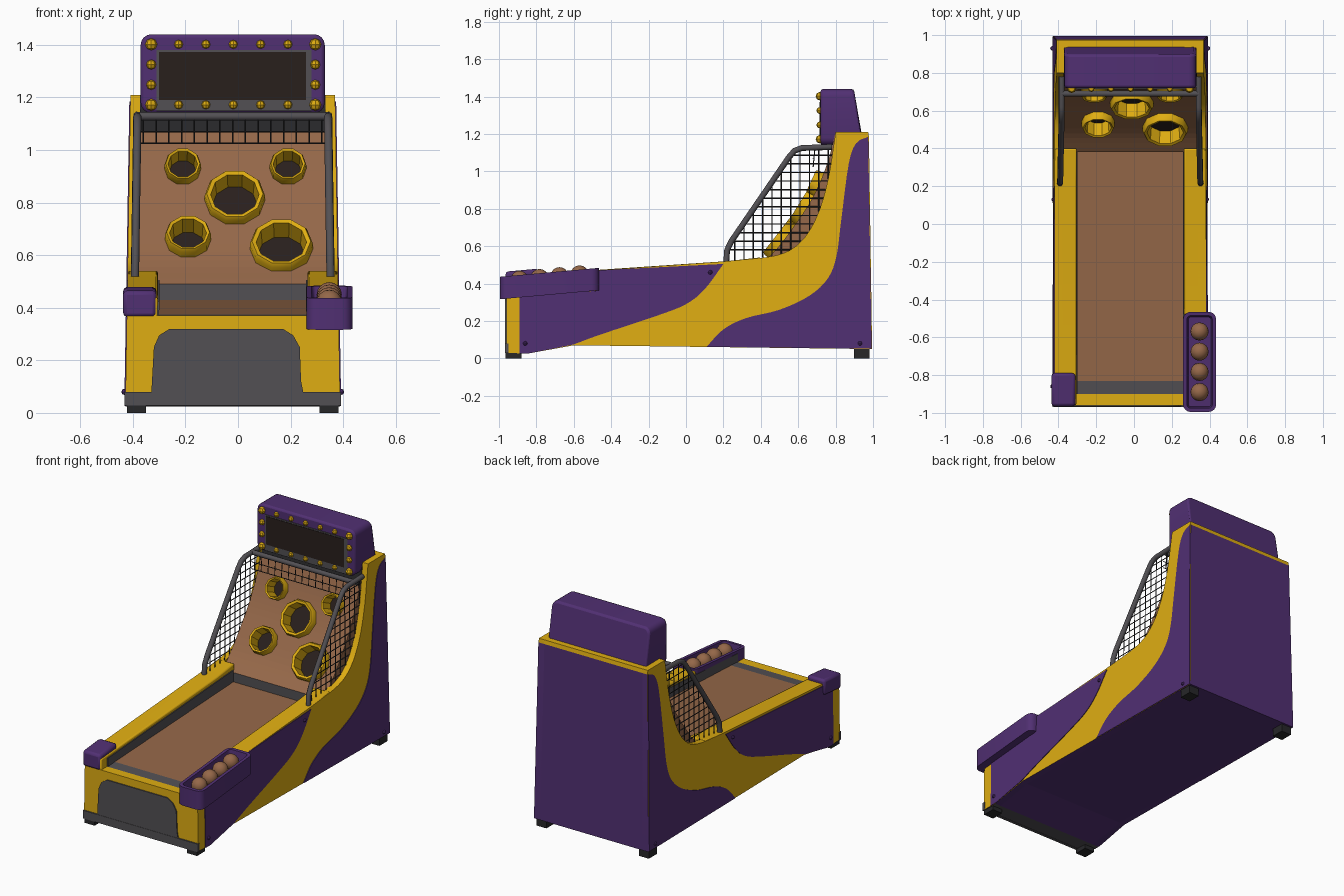
import bpy, bmesh, math
from mathutils import Vector

cube = bpy.data.objects.get("Cube")
if cube:
    bpy.data.objects.remove(cube, do_unlink=True)

CX = -0.02  # cabinet centre line
COLORS = {
    "purple": (0.082, 0.029, 0.17), "yellow": (0.74, 0.42, 0.006),
    "brown": (0.3, 0.137, 0.066), "grey": (0.085, 0.08, 0.088),
    "screen brown": (0.022, 0.014, 0.012), "charcoal": (0.02, 0.02, 0.022),
}
MATS = {}
for label, rgb in COLORS.items():
    m = bpy.data.materials.new(label)
    m.use_nodes = True
    m.diffuse_color = (*rgb, 1)
    bsdf = next(n for n in m.node_tree.nodes if n.type == 'BSDF_PRINCIPLED')
    bsdf.inputs["Base Color"].default_value = (*rgb, 1)
    bsdf.inputs["Roughness"].default_value = 0.6
    MATS[label] = m
meshes = []


def taper(x, z):
    """The cabinet narrows slightly towards the top."""
    return CX + (x - CX) * (1 - 0.04 * z)


def finish(name, bm, mats):
    me = bpy.data.meshes.new(name)
    bm.to_mesh(me)
    bm.free()
    for label in mats:
        me.materials.append(MATS[label])
    ob = bpy.data.objects.new(name, me)
    bpy.context.collection.objects.link(ob)
    meshes.append(ob)
    return ob


def prism(name, pts, a, b, axis, mat, edge_mats=None, bevel=0, inset=None, slope=None):
    """Extrude a closed outline from a to b; colours may be given per outline edge."""
    place = {"x": lambda p, d: (taper(d, p[1]), p[0], p[1]),
             "y": lambda p, d: (p[0], d, p[1]),
             "z": lambda p, d: (p[0], p[1], d)}[axis]
    labels = [mat] + sorted(set(edge_mats or []) - {mat})
    bm = bmesh.new()
    ends = [[bm.verts.new(place(p, d)) for p in pts] for d in (a, b)]
    bm.faces.new(ends[0])
    top = bm.faces.new(ends[1])
    n = len(pts)
    for i in range(n):
        j = (i + 1) % n
        f = bm.faces.new((ends[0][i], ends[0][j], ends[1][j], ends[1][i]))
        if edge_mats:
            f.material_index = labels.index(edge_mats[i])
    bmesh.ops.recalc_face_normals(bm, faces=bm.faces[:])
    if inset:  # hollow out the far end
        for width, depth in ((inset[0], 0), (0.008, -inset[1])):
            bmesh.ops.inset_region(bm, faces=[top], thickness=width, depth=0)
            for v in top.verts:
                v.co.z += depth
    if slope:
        for v in bm.verts:
            v.co = slope(v.co)
    ob = finish(name, bm, labels)
    if bevel:
        mod = ob.modifiers.new("soft_edges", 'BEVEL')
        mod.width, mod.segments = bevel, 2
        mod.limit_method, mod.angle_limit = 'ANGLE', math.radians(40)
    return ob


def rect(x0, x1, y0, y1):
    return [(x0, y0), (x1, y0), (x1, y1), (x0, y1)]


def round_rect(x0, x1, y0, y1, r, n=4):
    corners = ((x1 - r, y0 + r, -90), (x1 - r, y1 - r, 0), (x0 + r, y1 - r, 90), (x0 + r, y0 + r, 180))
    return [(cx + r * math.cos(math.radians(a + 90 * k / n)), cy + r * math.sin(math.radians(a + 90 * k / n)))
            for cx, cy, a in corners for k in range(n + 1)]


def smooth(pts, n=4):
    """Catmull-Rom curve through the points."""
    v = [Vector(p) for p in pts]
    v = [2 * v[0] - v[1]] + v + [2 * v[-1] - v[-2]]
    out = []
    for p, q, r, s in zip(v, v[1:], v[2:], v[3:]):
        for k in range(n):
            t = k / n
            out.append(tuple(0.5 * (2 * q + (r - p) * t + (2 * p - 5 * q + 4 * r - s) * t ** 2
                                    + (3 * q - p - 3 * r + s) * t ** 3)))
    return out + [tuple(pts[-1])]


def interp(pts, t):
    for (a, u), (b, w) in zip(pts, pts[1:]):
        if a <= t <= b:
            return u + (w - u) * (t - a) / max(b - a, 1e-6)
    return pts[-1][1] if t > pts[-1][0] else pts[0][1]


def swap(pts):
    return [(b, a) for a, b in pts]


def ball(name, loc, r, mat, segs=16):
    bm = bmesh.new()
    bmesh.ops.create_uvsphere(bm, u_segments=segs, v_segments=segs // 2, radius=r)
    finish(name, bm, [mat]).location = loc


def turned(name, r, profile, mats, n=10):
    """Turn a (radius factor, height) profile; the last loop is closed by a floor of the last colour."""
    bm = bmesh.new()
    loops = [[bm.verts.new((r * k * math.cos(math.tau * i / n), r * k * math.sin(math.tau * i / n), h))
              for i in range(n)] for k, h in profile]
    for lo, hi in zip(loops, loops[1:]):
        for i in range(n):
            j = (i + 1) % n
            bm.faces.new((lo[i], lo[j], hi[j], hi[i]))
    bm.faces.new(loops[-1]).material_index = len(mats) - 1
    return finish(name, bm, mats)


def rods(name, paths, r, mat, res=0):
    cu = bpy.data.curves.new(name, 'CURVE')
    cu.dimensions, cu.bevel_depth, cu.bevel_resolution = '3D', r, res
    cu.use_fill_caps = True
    for path in paths:
        sp = cu.splines.new('POLY')
        sp.points.add(len(path) - 1)
        for pt, co in zip(sp.points, path):
            pt.co = (*co, 1)
    cu.materials.append(MATS[mat])
    bpy.context.collection.objects.link(bpy.data.objects.new(name, cu))


# Shared side-view curves (y, z)
board = [(0.38, 0.49), (0.48, 0.58), (0.58, 0.71), (0.66, 0.83), (0.72, 0.95), (0.765, 1.07)]
shoulder = smooth([(0.22, 0.52), (0.48, 0.55), (0.61, 0.62), (0.70, 0.76), (0.76, 0.96), (0.80, 1.21)])
bottom = [(-0.96, 0.03), (-0.85, 0.025), (-0.6, 0.07), (0.995, 0.05)]
back = [(0.978, 1.185), (0.974, 1.21)]

# Cabinet core with lane, target board and back
slope_up = smooth(board)[::-1]
outline = bottom + back + [(0.80, 1.21)] + slope_up + [(0.38, 0.43), (-0.83, 0.375), (-0.9, 0.37), (-0.96, 0.37)]
paint = (["grey"] + ["purple"] * 3 + ["yellow"] * 2 + ["charcoal"] + ["brown"] * (len(slope_up) - 1)
         + ["grey", "brown", "grey", "yellow", "yellow"])
core = prism("cabinet_core", outline, CX - 0.37, CX + 0.37, "x", "brown", paint)

# Side walls, rails and painted side plates; the left side is notched under the ball tray
curve_front = smooth([(-0.6, 0.075), (-0.45, 0.13), (-0.15, 0.23), (0.0, 0.29), (0.1, 0.37), (0.2, 0.505)])
rear_patch = smooth([(0.11, 0.062), (0.2, 0.155), (0.32, 0.215), (0.5, 0.26), (0.66, 0.335), (0.76, 0.43),
                     (0.805, 0.55), (0.83, 0.74), (0.87, 1.04), (0.91, 1.15), (0.974, 1.185)]) + [(0.992, 0.052)]
notch = [(-0.48, 0.47), (-0.48, 0.36)]
for side, s, rail_front, patch_top in (
        ("left", 1, notch + [(-0.96, 0.345)], notch + [(-0.89, 0.345)]),
        ("right", -1, [(-0.96, 0.44)], [(-0.89, 0.432)])):
    wall = bottom + back + shoulder[::-1] + rail_front
    wall_paint = ["grey"] + ["purple"] * 3 + ["yellow"] * (len(wall) - 4)
    prism(side + "_wall", wall, CX + s * 0.365, CX + s * 0.409, "x", "yellow", wall_paint)
    rail = [(-0.96, 0.2), (0.4, 0.2), (0.4, 0.54), (0.22, 0.52)] + rail_front
    prism(side + "_rail", rail, CX + s * 0.29, CX + s * 0.408, "x", "yellow", bevel=0.008)
    prism(side + "_lane_skirt", [(-0.9, 0.36), (0.38, 0.42), (0.38, 0.505), (-0.9, 0.425)],
          CX + s * 0.284, CX + s * 0.292, "x", "grey")
    front_patch = patch_top + [(-0.89, 0.027), (-0.84, 0.027)] + curve_front
    for part, patch in (("front", front_patch), ("rear", rear_patch)):
        prism(f"{side}_{part}_patch", patch, CX + s * 0.408, CX + s * 0.413, "x", "purple")
    for y, z in ((-0.86, 0.08), (0.93, 0.08), (0.13, 0.46)):
        ball(side + "_bolt", (taper(CX + s * 0.413, z), y, z), 0.012, "purple", 8)
    for part, y in (("front", -0.922), ("rear", 0.94)):
        prism(f"{side}_{part}_foot", rect(*sorted((CX + s * 0.33, CX + s * 0.402)), y - 0.042, y + 0.042),
              0, 0.06, "z", "charcoal")

# Front panel
prism("front_base_strip", rect(CX - 0.411, CX + 0.411, 0.028, 0.08), -0.969, -0.95, "y", "grey")
arch = [(-0.33, 0.07), (-0.32, 0.25), (-0.30, 0.295), (-0.26, 0.32), (0.17, 0.32),
        (0.21, 0.295), (0.235, 0.25), (0.24, 0.12), (0.25, 0.07)]
prism("front_door", arch, -0.967, -0.958, "y", "grey")

# Rail cap and ball tray
tilt = lambda co: Vector((co.x, co.y, co.z + (co.y + 0.73) * 0.09))
prism("rail_cap", rect(-0.437, -0.31, -0.965, -0.79), 0.385, 0.485, "z", "purple", bevel=0.015, slope=tilt)
prism("ball_tray", round_rect(0.26, 0.435, -0.995, -0.465, 0.04), 0.34, 0.46, "z", "purple",
      inset=(0.02, 0.06), slope=tilt)
for i in range(4):
    y = -0.89 + i * 0.107
    ball("game_ball", (0.347, y, 0.435 + (y + 0.73) * 0.09), 0.048, "brown")

# Target rings with deep cups cut into the board
cutters = []
for x, z, r in ((-0.012, 0.81, 0.115), (0.165, 0.625, 0.12), (-0.21, 0.93, 0.07), (0.19, 0.93, 0.07), (-0.19, 0.66, 0.088)):
    y = interp(swap(board), z)
    dy = interp(swap(board), z + 0.05) - interp(swap(board), z - 0.05)
    ring = turned("target_ring", r, ((1, -0.03), (1, 0.03), (0.93, 0.045), (0.8, 0.04), (0.75, -0.04)),
                  ["yellow", "screen brown"])
    bm = bmesh.new()
    bmesh.ops.create_cone(bm, cap_ends=True, segments=10, radius1=r * 0.84, radius2=r * 0.84, depth=0.1)
    cutter = finish("cup_cutter", bm, ["brown"])
    cutters.append(cutter)
    for ob in (ring, cutter):
        ob.location = (x, y, z)
        ob.rotation_mode = 'QUATERNION'
        ob.rotation_quaternion = Vector((0, -0.1, dy)).to_track_quat('Z', 'Y')
    cut = core.modifiers.new("cup_hole", 'BOOLEAN')
    cut.operation, cut.solver, cut.object = 'DIFFERENCE', 'EXACT', cutter

# Marquee with screen and bulbs
lean = lambda co: Vector((co.x, co.y - (max(co.z - 1.2, 0) * 0.2 if co.y > 0.8 else 0), co.z))
prism("marquee", round_rect(-0.37, 0.33, 1.14, 1.44, 0.04), 0.72, 0.945, "y", "purple", bevel=0.012, slope=lean)
prism("marquee_frame", rect(-0.31, 0.28, 1.148, 1.38), 0.716, 0.724, "y", "grey")
prism("marquee_screen", rect(-0.3, 0.258, 1.19, 1.372), 0.713, 0.72, "y", "screen brown")
for i in range(7):
    for z in (1.402, 1.172):
        ball("bulb", (-0.33 + i * 0.104, 0.716, z), 0.023 if i in (0, 6) else 0.017, "yellow", 8)
for x in (-0.33, 0.294):
    for z in (1.325, 1.248):
        ball("bulb", (x, 0.716, z), 0.019, "yellow", 8)

# Cage poles and netting
pole = [(0.215, 0.51), (0.22, 0.58), (0.245, 0.63), (0.55, 1.075), (0.58, 1.11), (0.62, 1.125), (0.78, 1.13)]
for side, s in (("left", 1), ("right", -1)):
    at = lambda y, z, d=0.38: (taper(CX + s * d, z), y, z)
    rods(side + "_cage_pole", [[at(y, z) for y, z in pole]], 0.016, "grey", 2)
    net = []
    for i in range(11):
        y = 0.26 + i * 0.05
        net.append([at(y, interp(shoulder, y), 0.37), at(y, interp(pole, y), 0.37)])
    for i in range(12):
        z = 0.58 + i * 0.046
        net.append([at(interp(swap(pole), z), z, 0.37), at(interp(swap(shoulder), z), z, 0.37)])
    rods(side + "_net", net, 0.0035, "charcoal")
rods("top_cage_bar", [[(CX - 0.365, 0.69, 1.128), (CX + 0.365, 0.69, 1.128)]], 0.016, "grey", 2)
top_net = [[(CX - 0.36, 0.68, z), (CX + 0.36, 0.68, z)] for z in (1.025, 1.07)]
top_net += [[(CX - 0.34 + i * 0.0485, 0.68, 1.025), (CX - 0.34 + i * 0.0485, 0.69, 1.128)] for i in range(15)]
rods("top_net", top_net, 0.0028, "charcoal")

# Smooth the round parts, keep hard edges, hide the cutters
bpy.ops.object.select_all(action='DESELECT')
for ob in meshes:
    ob.select_set(ob is not core and ob not in cutters)
bpy.context.view_layer.objects.active = meshes[-1]
bpy.ops.object.shade_smooth_by_angle(angle=math.radians(35))
for ob in cutters:
    ob.hide_render = True
    ob.hide_set(True)
